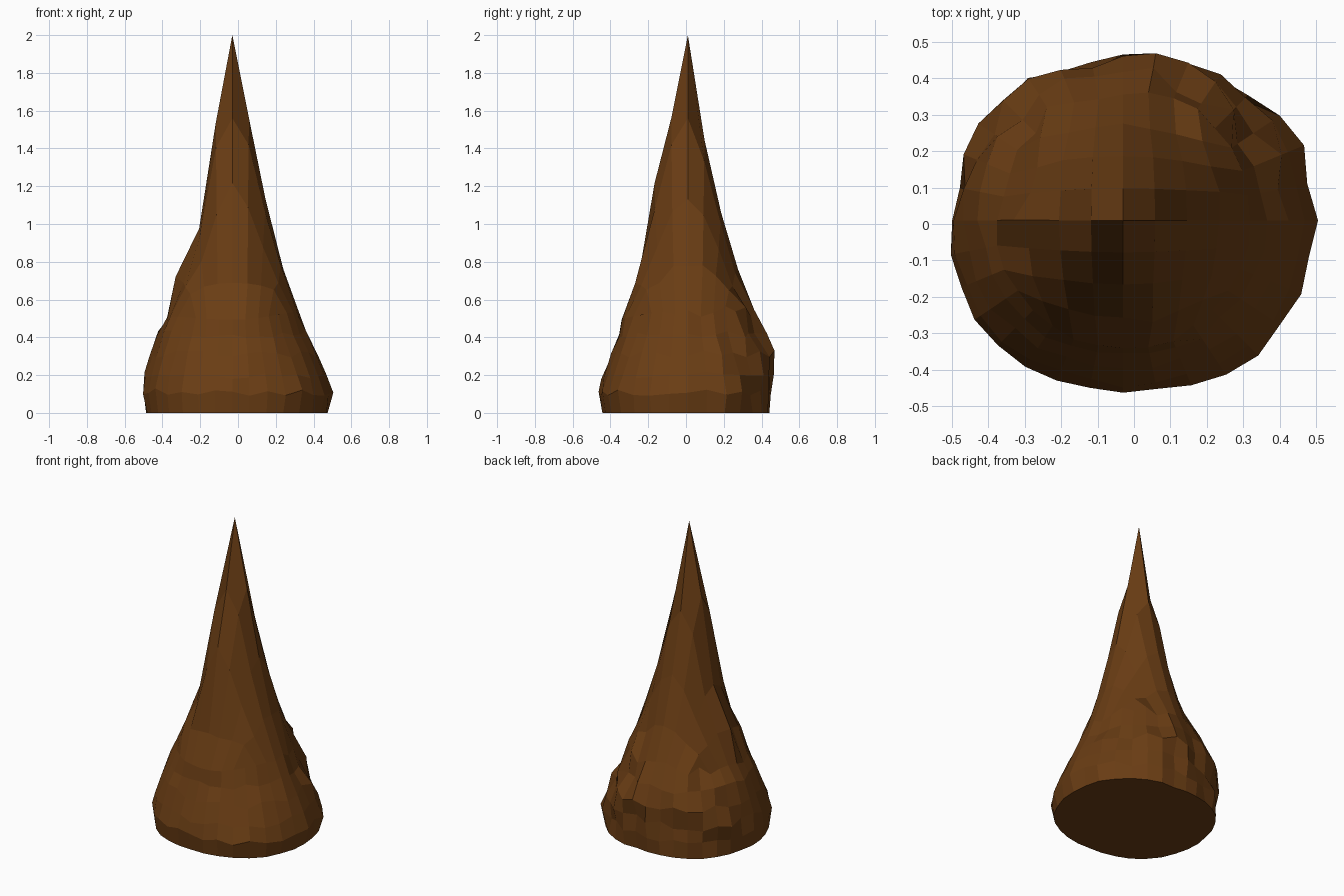
import bpy, bmesh, math, random

if "Cube" in bpy.data.objects:
    bpy.data.objects.remove(bpy.data.objects["Cube"])

random.seed(7)

# height, then radius towards right, left, back and front
PROFILE = [(2.0, 0, 0, 0, 0), (1.55, .09, .085, .065, .09), (1.3, .138, .13, .12, .165),
           (1.0, .205, .17, .19, .205), (.82, .25, .215, .235, .235),
           (.69, .295, .265, .285, .262), (.65, .318, .30, .31, .31),
           (.55, .348, .335, .345, .338), (.42, .395, .395, .405, .37),
           (.3, .45, .44, .45, .41), (.12, .53, .475, .42, .475), (0, .505, .455, .425, .455)]
CX, CY = -0.03, 0.01
HALF, STEP = 4, 0.088


def profile(a):
    """Height and radius pairs for direction a."""
    c, s = math.cos(a), math.sin(a)
    return [(p[0], c * c * p[1 if c > 0 else 2] + s * s * p[3 if s > 0 else 4])
            for p in PROFILE]


def height_at(a, r):
    pts = profile(a)
    for (z0, r0), (z1, r1) in zip(pts, pts[1:]):
        if r <= r1:
            return z0 + (z1 - z0) * (r - r0) / (r1 - r0)
    return 0.12


def radius_at(a, z):
    pts = profile(a)
    for (z0, r0), (z1, r1) in zip(pts, pts[1:]):
        if z >= z1:
            return r0 + (r1 - r0) * (z0 - z) / (z0 - z1)
    return pts[-1][1]


def place(a, r, z):
    """Point at angle a, with rough lumps low down, strongest at the back."""
    low = min(1, max(0, (1.0 - z) / 0.6))
    rough = low * (0.024 if math.sin(a) > 0.1 else 0.009)
    if z < 0.02:
        rough *= 0.4
    r += random.uniform(-rough, rough)
    # the diagonals of the foot swell a little
    r += 0.02 * max(0, 1 - z / 0.4) * math.sin(2 * a) ** 2
    return (CX + r * math.cos(a), CY + r * math.sin(a), z)


bm = bmesh.new()

# upper spire: square grid draped over the profile, its border rounded to a circle
grid = {}
for i in range(-HALF, HALF + 1):
    for j in range(-HALF, HALF + 1):
        m = max(abs(i), abs(j))
        if m == 0:
            grid[i, j] = bm.verts.new((CX, CY, 2.0))
            continue
        w = (m / HALF) ** 2
        n = min(abs(i), abs(j)) / m
        a_round = math.atan(n) * (1 - w) + n * math.pi / 4 * w
        base = a_round if abs(i) >= abs(j) else math.pi / 2 - a_round
        a = math.atan2(math.copysign(math.sin(base), j) if j else 0,
                       math.copysign(math.cos(base), i) if i else 0)
        r = math.hypot(i, j) * STEP * (1 - w) + m * STEP * w
        z = height_at(a, r)
        if m >= 3 and j > -2:
            z += random.uniform(-0.03, 0.03)
        grid[i, j] = bm.verts.new(place(a, r, z))
for i in range(-HALF, HALF):
    for j in range(-HALF, HALF):
        bm.faces.new([grid[i, j], grid[i + 1, j], grid[i + 1, j + 1], grid[i, j + 1]])

# lower skirt: rings continuing down from the grid border
border = sorted((k for k in grid if max(abs(k[0]), abs(k[1])) == HALF),
                key=lambda k: math.atan2(k[1], k[0]))
ring = [grid[k] for k in border]
count = len(ring)
start = -math.pi + math.tau / count
for z in (0.42, 0.31, 0.2, 0.11, 0.0):
    new = []
    for k in range(count):
        a = start + k * math.tau / count
        zz = z + (random.uniform(-0.02, 0.02) if z else 0)
        new.append(bm.verts.new(place(a, radius_at(a, zz), zz)))
    for k in range(count):
        n = (k + 1) % count
        bm.faces.new([ring[k], new[k], new[n], ring[n]])
    ring = new
bm.faces.new(ring)

# ledges: broken chips pushed outwards around the shoulder and back
for x, y, z, push in [(-0.27, 0.03, 0.69, 0.04), (0.03, -0.27, 0.65, 0.02),
                      (0.05, 0.44, 0.28, 0.02), (-0.2, 0.32, 0.5, 0.02)]:
    v = min((v for v in bm.verts if v.co.z > 0.01),
            key=lambda v: (v.co.x - x) ** 2 + (v.co.y - y) ** 2 + (v.co.z - z) ** 2)
    d = math.hypot(v.co.x, v.co.y)
    v.co.x *= 1 + push / d
    v.co.y *= 1 + push / d

bmesh.ops.recalc_face_normals(bm, faces=bm.faces)
mesh = bpy.data.meshes.new("rock_spire")
bm.to_mesh(mesh)
bm.free()

mat = bpy.data.materials.new("brown_rock")
mat.diffuse_color = (0.145, 0.047, 0.007, 1)
mat.use_nodes = True
mat.node_tree.nodes["Principled BSDF"].inputs["Base Color"].default_value = mat.diffuse_color
mesh.materials.append(mat)
obj = bpy.data.objects.new("rock_spire", mesh)
bpy.context.collection.objects.link(obj)
